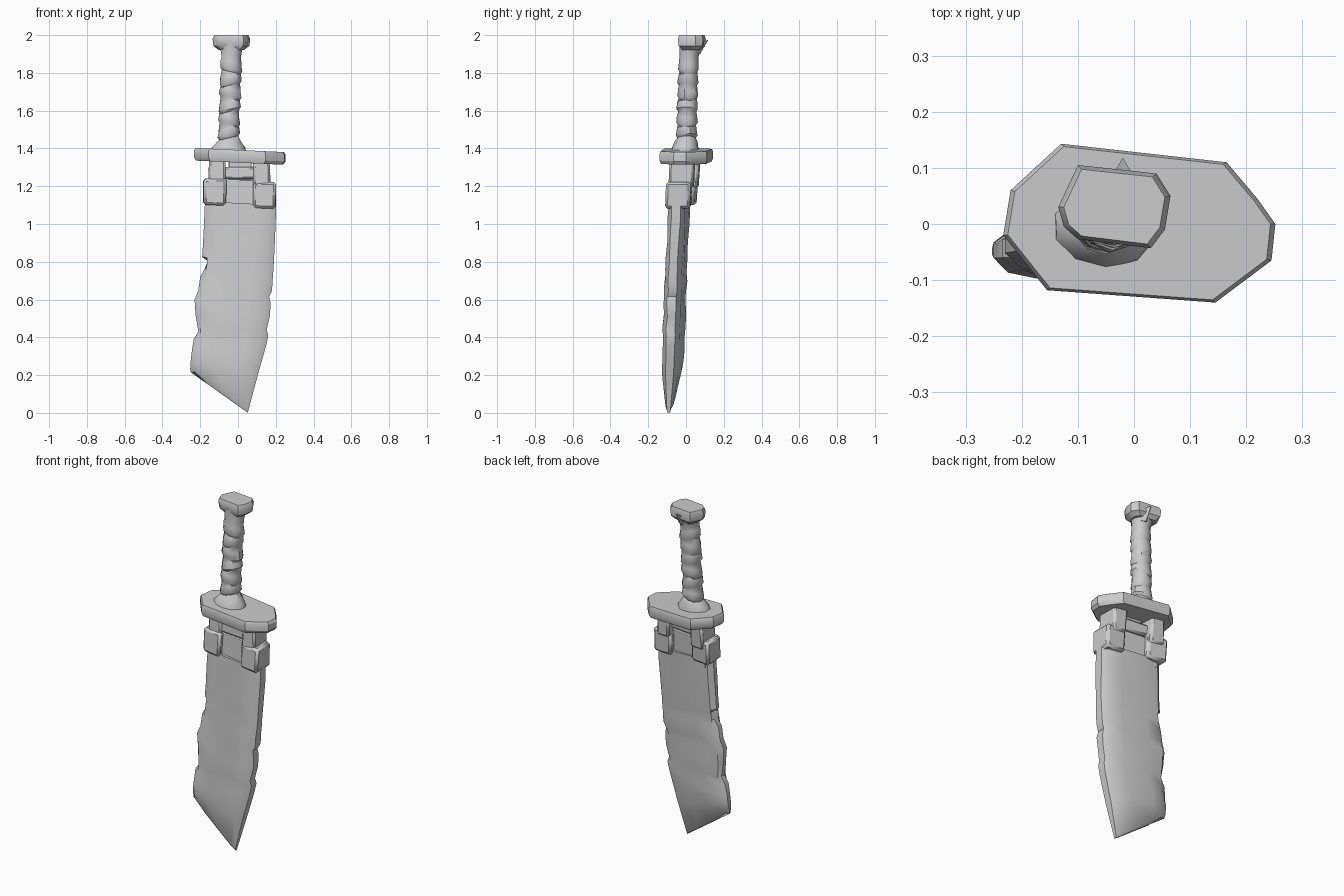
import bpy, bmesh, math, random
from mathutils import Vector

random.seed(4)
cube = bpy.data.objects.get("Cube")
if cube:
    bpy.data.objects.remove(cube, do_unlink=True)

steel = bpy.data.materials.new("worn_grey")
steel.use_nodes = True
GREY = (0.6, 0.6, 0.6, 1)
steel.diffuse_color = GREY
steel.node_tree.nodes["Principled BSDF"].inputs["Base Color"].default_value = GREY


def finish(name, bm, angle=35, bevel=0):
    """Turn a bmesh into a shaded object."""
    bmesh.ops.recalc_face_normals(bm, faces=bm.faces)
    mesh = bpy.data.meshes.new(name)
    bm.to_mesh(mesh)
    bm.free()
    mesh.materials.append(steel)
    ob = bpy.data.objects.new(name, mesh)
    bpy.context.collection.objects.link(ob)
    if bevel:
        mod = ob.modifiers.new("worn_edges", "BEVEL")
        mod.width, mod.segments = bevel, 1
    bpy.ops.object.select_all(action="DESELECT")
    bpy.context.view_layer.objects.active = ob
    ob.select_set(True)
    bpy.ops.object.shade_smooth_by_angle(angle=math.radians(angle))
    return ob


def loft(name, rings, angle=35, bevel=0):
    """Skin closed rings of equal length and cap both ends."""
    bm = bmesh.new()
    loops = [[bm.verts.new(p) for p in ring] for ring in rings]
    n = len(loops[0])
    for a, b in zip(loops, loops[1:]):
        for i in range(n):
            j = (i + 1) % n
            bm.faces.new((a[i], a[j], b[j], b[i]))
    bm.faces.new(loops[0])
    bm.faces.new(loops[-1])
    return finish(name, bm, angle, bevel)


def lean(x, z):
    """Depth of the blade's middle plane, which tilts and twists a little."""
    return -0.033 - 0.05 * (1.08 - z) - 0.1 * x


def slab(name, x0, x1, z0, z1, front, back, bevel=0.01):
    """Slightly irregular block lying along the blade plane."""
    rings = []
    for z in (z0, z1):
        ring = []
        for x, y in ((x0, -front), (x1, -front), (x1, back), (x0, back)):
            jit = [random.uniform(-0.004, 0.004) for _ in range(3)]
            ring.append((x + jit[0], lean(x, z) + y + jit[1], z + jit[2]))
        rings.append(ring)
    return loft(name, rings, 35, bevel)


# Blade: each row gives left x, left z, right x, right z, left nick, right nick
rows = [
    (-.175, 1.12, .20, 1.10, 0, 0),
    (-.18, 1.0, .20, 1.03, 0, 0),
    (-.185, .90, .195, .90, 0, 0),
    (-.19, .825, .19, .80, 0, 0),
    (-.19, .80, .187, .75, .035, 0),
    (-.195, .765, .183, .70, .02, 0),
    (-.20, .72, .18, .645, 0, 0),
    (-.21, .65, .177, .615, 0, .012),
    (-.23, .60, .173, .58, 0, 0),
    (-.23, .52, .168, .51, .005, 0),
    (-.225, .43, .162, .44, .015, .01),
    (-.235, .39, .16, .41, 0, 0),
    (-.245, .32, .15, .36, 0, 0),
    (-.25, .28, .105, .20, 0, 0),
]
profile = [(0, .014), (.07, .034), (.3, .047), (.7, .049), (.9, .045), (1, .024)]


def blade_ring(row, thin=1.0):
    xl, zl, xr, zr, nl, nr = row
    front, back = [], []
    for u, half in profile:
        x, z = xl + (xr - xl) * u, zl + (zr - zl) * u
        y = lean(x, z)
        x += nl * (u == 0) - nr * (u == 1)
        half *= thin
        worn = .004 * thin
        front.append((x, y - half + random.uniform(-worn, worn), z))
        back.append((x, y + half + random.uniform(-worn, worn), z))
    return front + back[::-1]


rings = [blade_ring(r) for r in rows]
rings.append(blade_ring((-.253, .235, .055, .015, 0, 0), .45))
tip = blade_ring((-.25, .215, .053, 0, 0, 0), .22)
# chipped corner on the slanted end
for i in (1, -2):
    x, y, z = tip[i]
    tip[i] = (x + .005, y, z + .012)
rings.append(tip)
loft("blade", rings, 32)

# Tang, crossbar, clasps and posts between blade and guard
slab("tang", -.14, .16, 1.05, 1.235, .035, .035, .005)
slab("crossbar", -.09, .11, 1.235, 1.305, .04, .045)
slab("tang_core", -.05, .07, 1.22, 1.345, .018, .02, .004)
for side, x0, x1, top in (("right", -.183, -.062, 1.24), ("left", .077, .2, 1.22)):
    slab(side + "_clasp", x0, x1, top - .14, top, .06, .07, .014)
for side, x0, x1 in (("right", -.155, -.068), ("left", .082, .17)):
    slab(side + "_post", x0, x1, 1.19, 1.35, .052, .082, .012)

# Guard: uneven plate, dropping toward one end
guard = [(-.13, .143), (.165, .11), (.22, .045), (.252, 0), (.245, -.065),
         (.145, -.14), (-.155, -.118), (-.233, -.02), (-.22, .06)]
levels = [(1.325, .95), (1.342, 1), (1.378, 1), (1.392, .965)]
loft("guard", [[(x * s, y * s, z - .045 * x) for x, y in guard]
               for z, s in levels], 30)


# Grip: wrapped rings with a wide foot and a flared head
def grip_ring(z, rx, ry, cx, cy, tilt, sides=10):
    ring = []
    for i in range(sides):
        a = math.tau * (i + .5) / sides
        wob = 1 + random.uniform(-.035, .035)
        ring.append((cx + rx * wob * math.cos(a), cy + ry * wob * math.sin(a),
                     z + tilt * math.cos(a)))
    return ring


grip = [grip_ring(1.375, .097, .075, -.05, -.005, 0),
        grip_ring(1.405, .092, .07, -.05, -.005, 0),
        grip_ring(1.435, .066, .06, -.048, 0, 0)]
wraps = 6
for k in range(wraps):
    z = 1.455 + k * .07
    cx, cy = -.049 + k * .0025, .003 + k * .002
    tilt = .012 * (-1) ** k
    grip += [grip_ring(z, .052, .048, cx, cy, tilt),
             grip_ring(z + .014, .061, .056, cx, cy, tilt),
             grip_ring(z + .05, .056, .052, cx, cy, tilt)]
grip += [grip_ring(1.885, .053, .051, -.035, .015, 0),
         grip_ring(1.925, .06, .058, -.035, .022, 0),
         grip_ring(1.96, .07, .066, -.035, .03, 0)]
loft("grip", grip, 40)

# Pommel: faceted cap
cap = [(-.135, .03), (-.1, .105), (.04, .09), (.065, .05), (.055, -.01),
       (.03, -.043), (-.1, -.027), (-.125, -.005)]
centre = Vector((-.035, .03))
cap_rings = []
for z, s in ((1.922, .68), (1.943, .95), (1.98, 1), (2.0, .9)):
    ring = [centre + (Vector(p) - centre) * s for p in cap]
    cap_rings.append([(p.x, p.y, z) for p in ring])
loft("pommel", cap_rings, 35)

# Loose strip end standing out behind the pommel
loft("wrap_end", [[(-.045, .06, 1.9), (.005, .06, 1.9), (-.02, .075, 1.9)],
                  [(-.04, .085, 1.965), (0, .085, 1.965), (-.02, .118, 1.975)]], 30)
